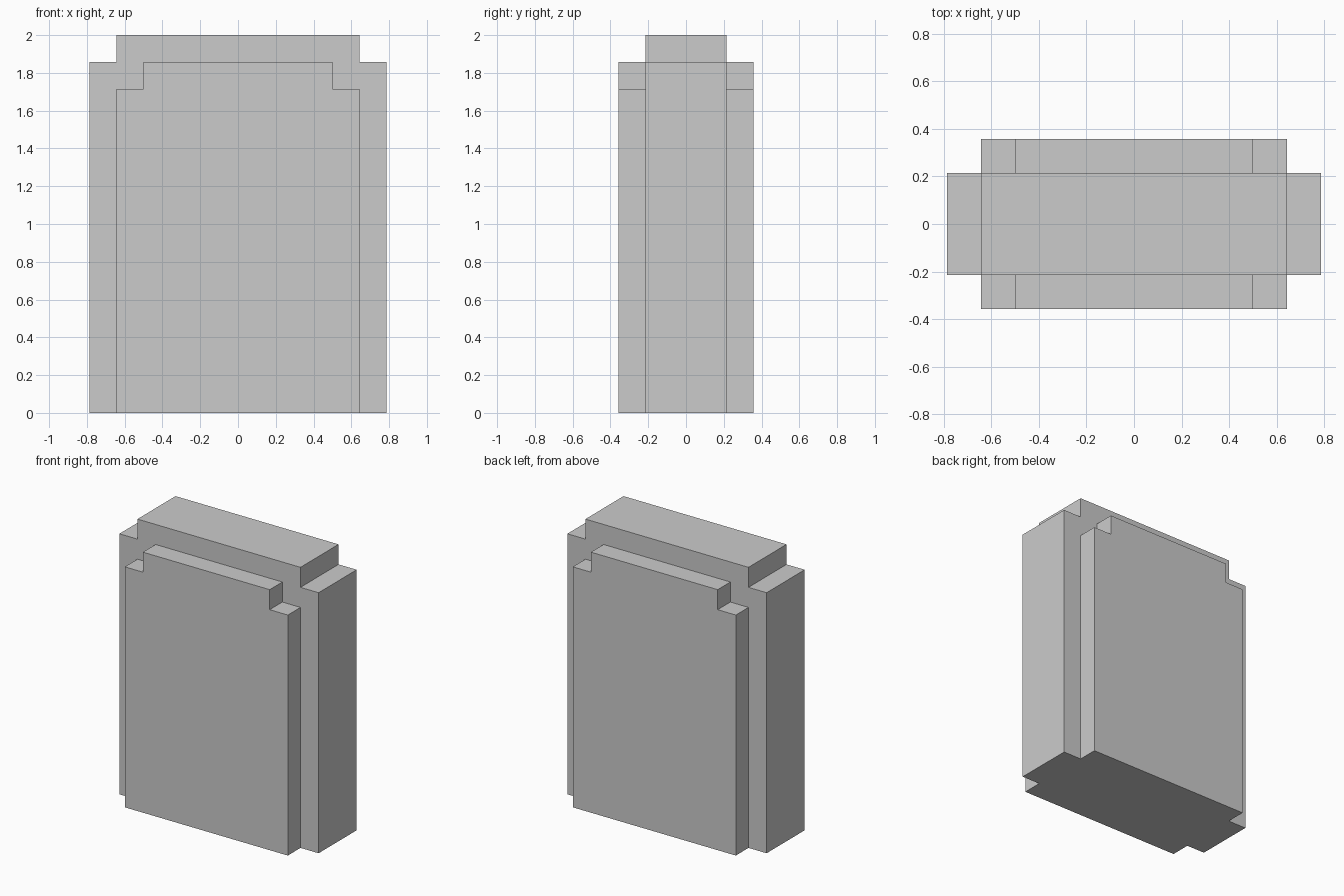
import bpy
import bmesh

if "Cube" in bpy.data.objects:
    bpy.data.objects.remove(bpy.data.objects["Cube"])

U = 1 / 7  # the model sits on a grid of 14 units in height


def stepped_slab(name, half_width, height, half_depth):
    """Upright slab with one-unit notches cut from both top corners."""
    right = [(half_width, 0), (half_width, height - 1),
             (half_width - 1, height - 1), (half_width - 1, height)]
    profile = right + [(-x, z) for x, z in reversed(right)]
    bm = bmesh.new()
    face = bm.faces.new([bm.verts.new((x * U, -half_depth * U, z * U)) for x, z in profile])
    extruded = bmesh.ops.extrude_face_region(bm, geom=[face], use_keep_orig=True)
    verts = [v for v in extruded["geom"] if isinstance(v, bmesh.types.BMVert)]
    bmesh.ops.translate(bm, verts=verts, vec=(0, 2 * half_depth * U, 0))
    bmesh.ops.recalc_face_normals(bm, faces=bm.faces)
    mesh = bpy.data.meshes.new(name)
    bm.to_mesh(mesh)
    bm.free()
    obj = bpy.data.objects.new(name, mesh)
    bpy.context.collection.objects.link(obj)
    return obj


# Wide core, and a smaller slab that shows as raised front and back panels
body = stepped_slab("stepped_block", 5.5, 14, 1.5)
panels = stepped_slab("raised_panels", 4.5, 13, 2.5)

# Fuse into one clean solid
union = body.modifiers.new("Union", "BOOLEAN")
union.operation = "UNION"
union.solver = "EXACT"
union.object = panels
bpy.context.view_layer.objects.active = body
bpy.ops.object.modifier_apply(modifier=union.name)
bpy.data.objects.remove(panels)
